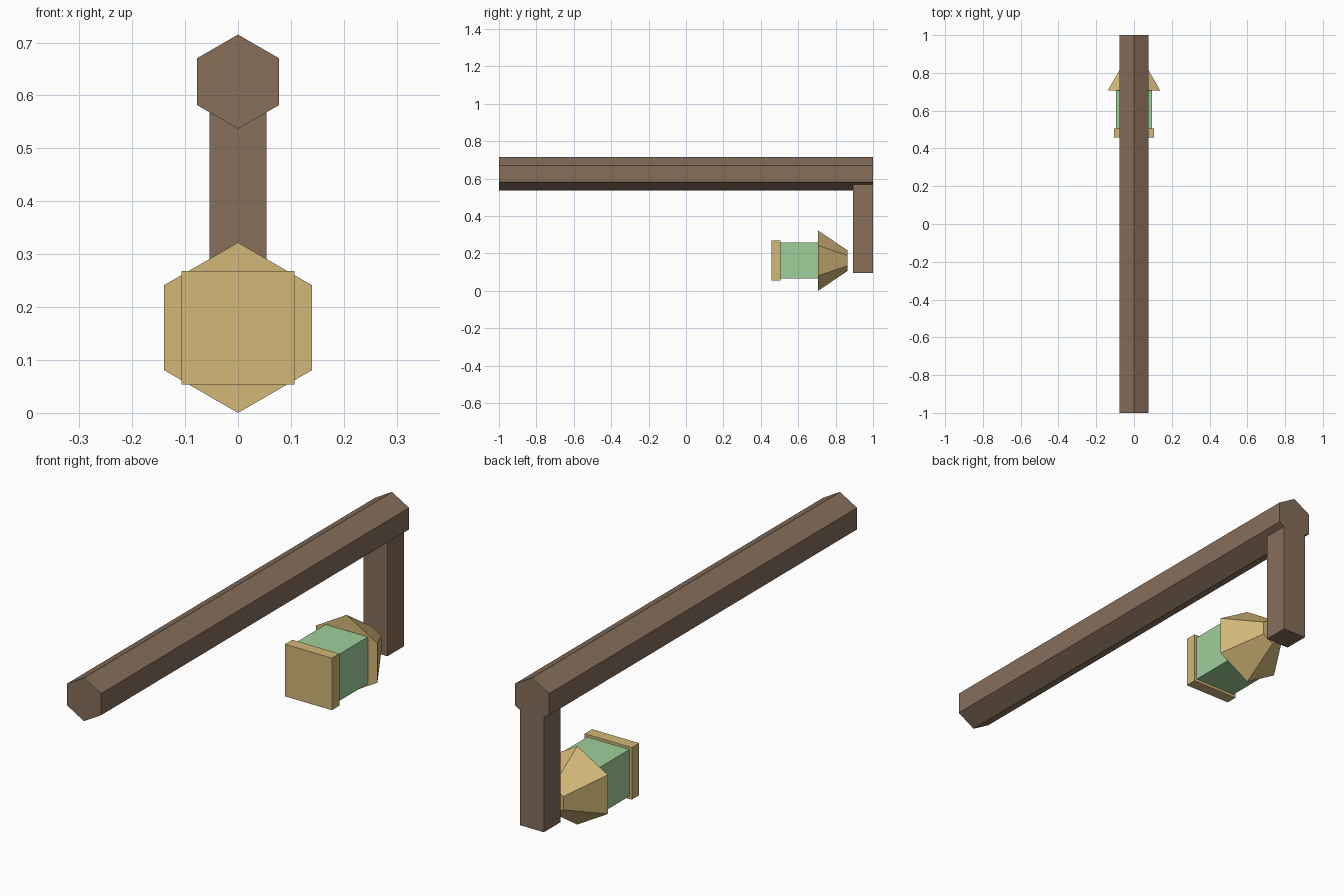
import bpy
import bmesh
from math import pi
from mathutils import Matrix

cube = bpy.data.objects.get("Cube")
if cube:
    bpy.data.objects.remove(cube, do_unlink=True)


def make_material(name, srgb):
    color = [((c / 255 + 0.055) / 1.055) ** 2.4 for c in srgb] + [1.0]
    mat = bpy.data.materials.new(name)
    mat.use_nodes = True
    mat.diffuse_color = color
    mat.node_tree.nodes["Principled BSDF"].inputs["Base Color"].default_value = color
    return mat


def finish(name, bm, mat):
    mesh = bpy.data.meshes.new(name)
    bm.to_mesh(mesh)
    bm.free()
    mesh.materials.append(mat)
    obj = bpy.data.objects.new(name, mesh)
    bpy.context.collection.objects.link(obj)
    return obj


def box(name, half_x, y, z, mat):
    """Box centred on x, spanning the given y and z ranges."""
    bm = bmesh.new()
    size = (2 * half_x, y[1] - y[0], z[1] - z[0])
    place = Matrix.Translation((0, sum(y) / 2, sum(z) / 2)) @ Matrix.Diagonal((*size, 1))
    bmesh.ops.create_cube(bm, size=1, matrix=place)
    return finish(name, bm, mat)


def hex_bar(name, front_radius, back_radius, y, z, mat):
    """Six-sided bar along y, with a corner pointing up."""
    bm = bmesh.new()
    place = Matrix.Translation((0, sum(y) / 2, z)) @ Matrix.Rotation(-pi / 2, 4, 'X')
    bmesh.ops.create_cone(bm, cap_ends=True, segments=6, radius1=front_radius,
                          radius2=back_radius, depth=y[1] - y[0], matrix=place)
    return finish(name, bm, mat)


wood = make_material("brown wood", (134, 110, 90))
brass = make_material("pale brass", (210, 183, 120))
glass = make_material("green glass", (160, 208, 154))

# Wooden pole and its end bracket
hex_bar("pole", 0.089, 0.089, (-1, 1), 0.626, wood)
box("bracket", 0.054, (0.893, 1), (0.095, 0.57), wood)

# Lantern lying along the pole direction
lamp_z = 0.161
box("lantern_base", 0.107, (0.457, 0.505), (lamp_z - 0.107, lamp_z + 0.107), brass)
box("lantern_glass", 0.096, (0.505, 0.706), (lamp_z - 0.096, lamp_z + 0.096), glass)
hex_bar("lantern_cap", lamp_z, 0.055, (0.706, 0.864), lamp_z, brass)
